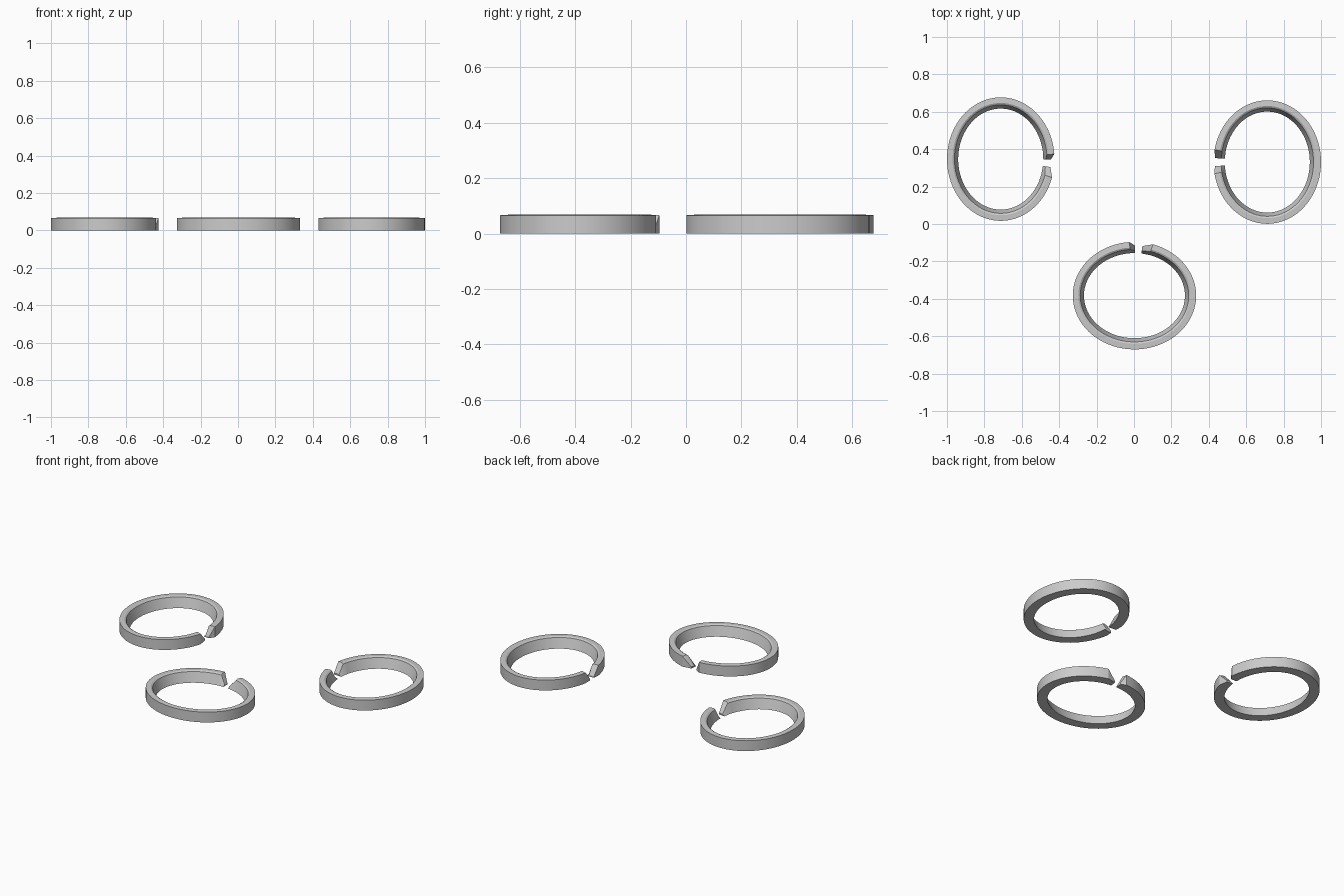
import bpy, bmesh, math

if "Cube" in bpy.data.objects:
    bpy.data.objects.remove(bpy.data.objects["Cube"])

# Cross-section: (distance in from the outer wall, height)
PROFILE = [(0, 0), (0, 0.066), (0.03, 0.068), (0.04, 0.062), (0.06, 0)]
RX, RY = 0.2875, 0.33
SEGMENTS = 72


def split_ring(name, x, y, turn, ends, slopes, taper):
    """Oval ring, gap facing local +x. ends/slopes: (upper, lower) tip offset and ramp length."""
    a0 = ends[0] / RY
    a1 = 2 * math.pi + ends[1] / RY
    b0, b1 = a0 + slopes[0] / RY, a1 - slopes[1] / RY

    def section(bm, a, tip):
        pts = []
        for d, z in PROFILE:
            if tip:                       # low wedge-shaped end
                d = taper + d * (0.06 - taper) / 0.06
                z *= 0.15
            px, py = (RX - d) * math.cos(a), (RY - d) * math.sin(a)
            c, s = math.cos(turn), math.sin(turn)
            pts.append(bm.verts.new((x + px * c - py * s, y + px * s + py * c, z)))
        return pts

    bm = bmesh.new()
    rows = [section(bm, a0, True)]
    rows += [section(bm, b0 + (b1 - b0) * i / SEGMENTS, False) for i in range(SEGMENTS + 1)]
    rows.append(section(bm, a1, True))
    n = len(PROFILE)
    for r, q in zip(rows, rows[1:]):
        for k in range(n):
            bm.faces.new((r[k], r[(k + 1) % n], q[(k + 1) % n], q[k]))
    bm.faces.new(rows[0])
    bm.faces.new(rows[-1][::-1])
    bmesh.ops.recalc_face_normals(bm, faces=bm.faces)
    mesh = bpy.data.meshes.new(name)
    bm.to_mesh(mesh)
    bm.free()
    ob = bpy.data.objects.new(name, mesh)
    bpy.context.collection.objects.link(ob)
    bpy.context.view_layer.objects.active = ob
    ob.select_set(True)
    bpy.ops.object.shade_smooth_by_angle(angle=math.radians(25))
    ob.select_set(False)


# Two rings at the back with gaps facing each other, one in front
split_ring("left_ring", -0.7125, 0.347, 0, (-0.003, -0.045), (0.03, 0.055), 0.02)
split_ring("right_ring", 0.7125, 0.331, math.pi, (0.022, -0.022), (0.04, 0.045), 0.007)
split_ring("front_ring", 0.0025, -0.383, math.pi / 2, (-0.003, -0.045), (0.03, 0.055), 0.02)
